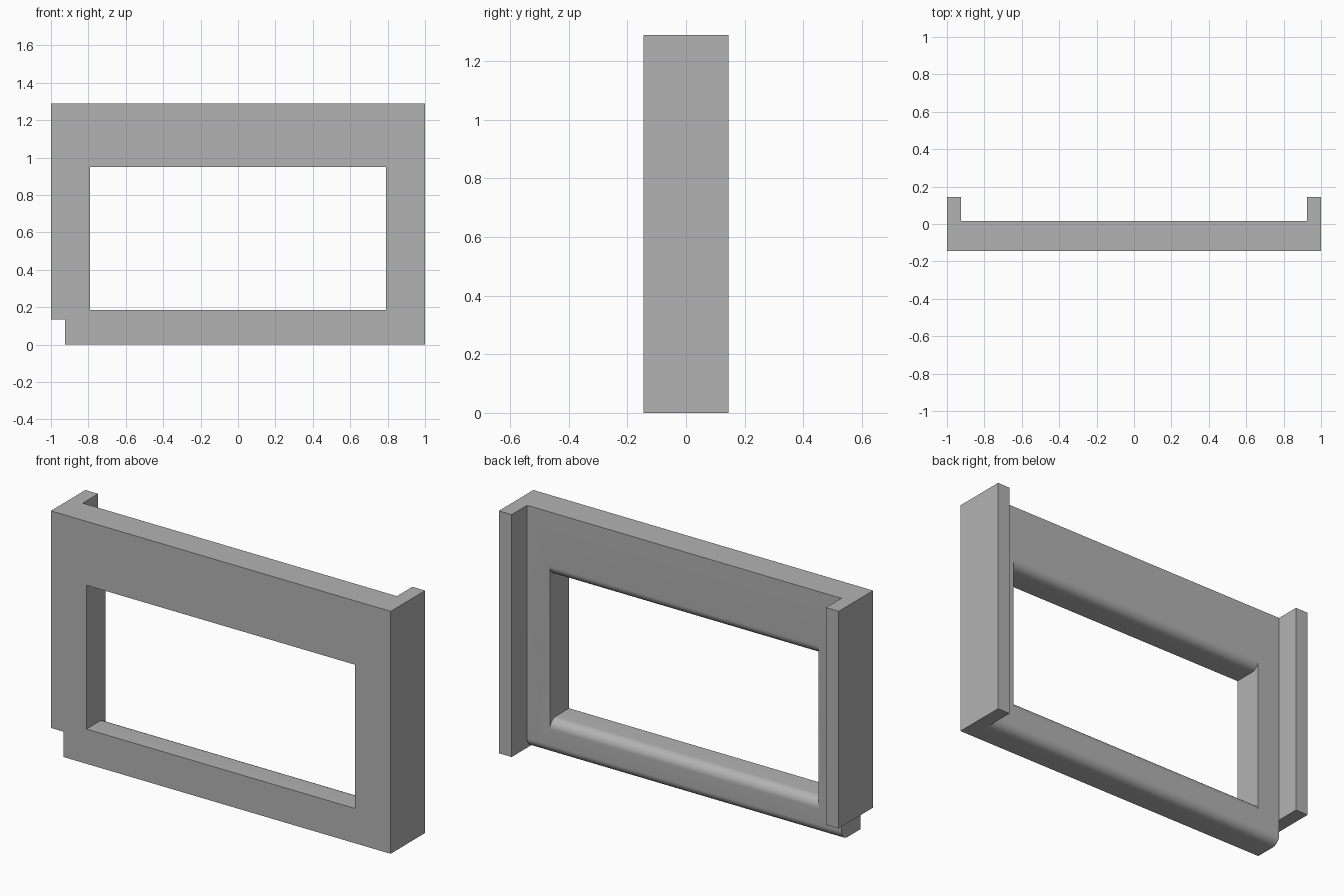
import bpy, bmesh, math
from mathutils import Vector

if "Cube" in bpy.data.objects:
    bpy.data.objects.remove(bpy.data.objects["Cube"], do_unlink=True)

# Main dimensions
HALF_W, INNER_W, OPEN_W = 1.0, 0.925, 0.79
FRONT, PANEL_BACK, BACK = -0.145, 0.015, 0.145
TOP, SILL, HEAD, NOTCH = 1.29, 0.185, 0.95, 0.135
R = 0.05

grey = bpy.data.materials.new("plain grey")
grey.use_nodes = True
colour = (0.45, 0.45, 0.45, 1)
grey.diffuse_color = colour
grey.node_tree.nodes["Principled BSDF"].inputs["Base Color"].default_value = colour


def prism(name, points, direction):
    """Extrude a closed outline along a direction."""
    bm = bmesh.new()
    face = bm.faces.new([bm.verts.new(p) for p in points])
    out = bmesh.ops.extrude_face_region(bm, geom=[face])["geom"]
    verts = [v for v in out if isinstance(v, bmesh.types.BMVert)]
    bmesh.ops.translate(bm, verts=verts, vec=Vector(direction))
    bmesh.ops.recalc_face_normals(bm, faces=bm.faces)
    mesh = bpy.data.meshes.new(name)
    bm.to_mesh(mesh)
    bm.free()
    mesh.materials.append(grey)
    obj = bpy.data.objects.new(name, mesh)
    bpy.context.collection.objects.link(obj)
    return obj


def cross_prism(name, outline, half_width):
    """Extrude a (y, z) outline symmetrically across x."""
    return prism(name, [(-half_width, y, z) for y, z in outline], (2 * half_width, 0, 0))


def round_edge(z, side, steps=12):
    """Quarter round from a horizontal face at z into the panel back."""
    angles = [math.pi / 2 * i / steps for i in range(steps + 1)]
    return [(PANEL_BACK - R + R * math.sin(a), z + side * R * (1 - math.cos(a)))
            for a in angles]


def cut(target, cutter):
    cutter.hide_render = True
    mod = target.modifiers.new(cutter.name, 'BOOLEAN')
    mod.operation, mod.solver, mod.object = 'DIFFERENCE', 'EXACT', cutter
    bpy.ops.object.modifier_apply(modifier=mod.name)
    bpy.data.objects.remove(cutter, do_unlink=True)


# Panel with a return flange at each end
half = [(HALF_W, FRONT), (HALF_W, BACK), (INNER_W, BACK), (INNER_W, PANEL_BACK)]
plan = half + [(-x, y) for x, y in reversed(half)]
frame = prism("flanged_frame", [(x, y, 0) for x, y in plan], (0, 0, TOP))
bpy.ops.object.select_all(action='DESELECT')
bpy.context.view_layer.objects.active = frame
frame.select_set(True)

# Window opening with rounded rear sill and head
opening = ([(FRONT - 0.1, SILL)] + round_edge(SILL, -1) + [(0.1, SILL - R), (0.1, HEAD + R)]
           + round_edge(HEAD, 1)[::-1] + [(FRONT - 0.1, HEAD)])
cut(frame, cross_prism("opening_cutter", opening, OPEN_W))

# Rounded rear bottom edge between the flanges
bottom = round_edge(0, 1) + [(0.1, R), (0.1, -0.1), (PANEL_BACK - R, -0.1)]
cut(frame, cross_prism("bottom_edge_cutter", bottom, INNER_W))

# Notch under the flange at -x
notch = [(-1.2, -0.3, -0.1), (-INNER_W, -0.3, -0.1),
         (-INNER_W, -0.3, NOTCH), (-1.2, -0.3, NOTCH)]
cut(frame, prism("notch_cutter", notch, (0, 0.6, 0)))

bpy.ops.object.shade_smooth_by_angle(angle=math.radians(30))
